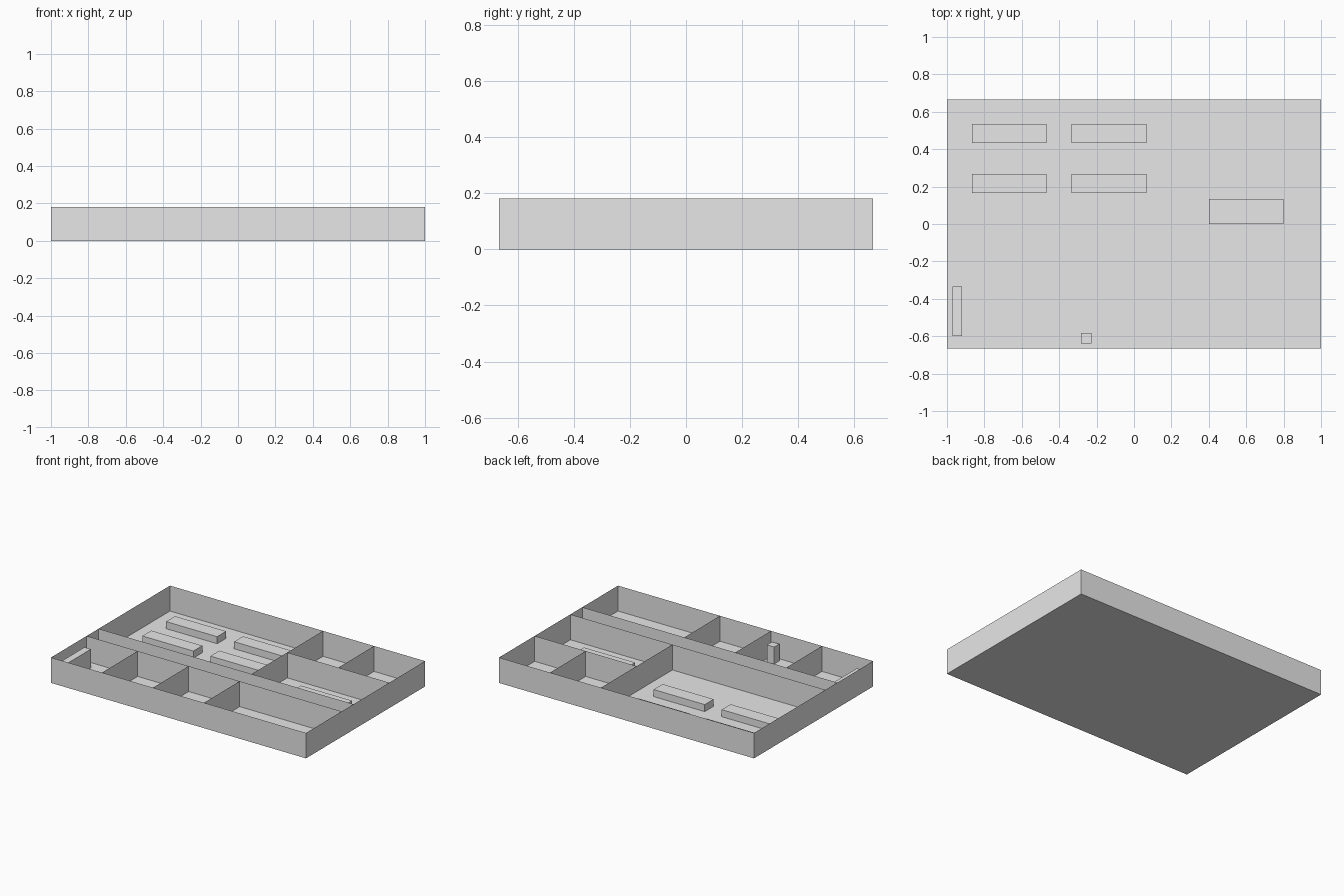
import bpy

if "Cube" in bpy.data.objects:
    bpy.data.objects.remove(bpy.data.objects["Cube"])

M = 1 / 15          # one metre of the building in model units
WALL_H = 2.7        # wall height in metres

grey = bpy.data.materials.new("light_grey")
grey.use_nodes = True
grey.diffuse_color = (0.8, 0.8, 0.8, 1)
grey.node_tree.nodes["Principled BSDF"].inputs["Base Color"].default_value = (0.8, 0.8, 0.8, 1)


def make(name, verts, faces):
    mesh = bpy.data.meshes.new(name)
    mesh.from_pydata([[c * M for c in v] for v in verts], [], faces)
    mesh.materials.append(grey)
    obj = bpy.data.objects.new(name, mesh)
    bpy.context.collection.objects.link(obj)
    return obj


def wall(name, x0, y0, x1, y1):
    """Upright paper-thin panel between two plan points."""
    return make(name, [(x0, y0, 0), (x1, y1, 0), (x1, y1, WALL_H), (x0, y0, WALL_H)],
                [(0, 1, 2, 3)])


def box(name, x0, x1, y0, y1, h):
    """Solid block standing on the floor."""
    plan = [(x0, y0), (x1, y0), (x1, y1), (x0, y1)]
    verts = [(x, y, z) for z in (0, h) for x, y in plan]
    sides = [(i, (i + 1) % 4, (i + 1) % 4 + 4, i + 4) for i in range(4)]
    return make(name, verts, sides + [(3, 2, 1, 0), (4, 5, 6, 7)])


# Floor and outer walls
W, D = 15, 10
make("floor", [(-W, -D, 0), (W, -D, 0), (W, D, 0), (-W, D, 0)], [(0, 1, 2, 3)])
wall("front_wall", -W, -D, W, -D)
wall("left_wall", W, -D, W, D)
wall("back_wall", W, D, -W, D)
wall("right_wall", -W, D, -W, -D)

# Corridor walls running the full length
wall("corridor_front_wall", -W, -4, W, -4)
wall("corridor_back_wall", -W, -2, W, -2)

# Dividers of the front rooms
for i, x in enumerate((-9, -3, 3)):
    wall(f"front_room_divider_{i + 1}", x, -D, x, -4)

# Dividers of the back rooms
wall("hall_divider", 3, -2, 3, D)
wall("back_room_wall", 3, 4, W, 4)
wall("back_room_divider", 9, 4, 9, D)

# Four long desks in the hall
for x in (-13, -5):
    for y in (2.5, 6.5):
        box("desk", x, x + 6, y, y + 1.5, 0.75)

# Other furniture
box("meeting_table", 6, 12, 0, 2, 0.75)
box("storage_shelf", -14.55, -13.8, -9, -5, 2)
box("cabinet", -4.25, -3.4, -9.6, -8.75, 1.8)
